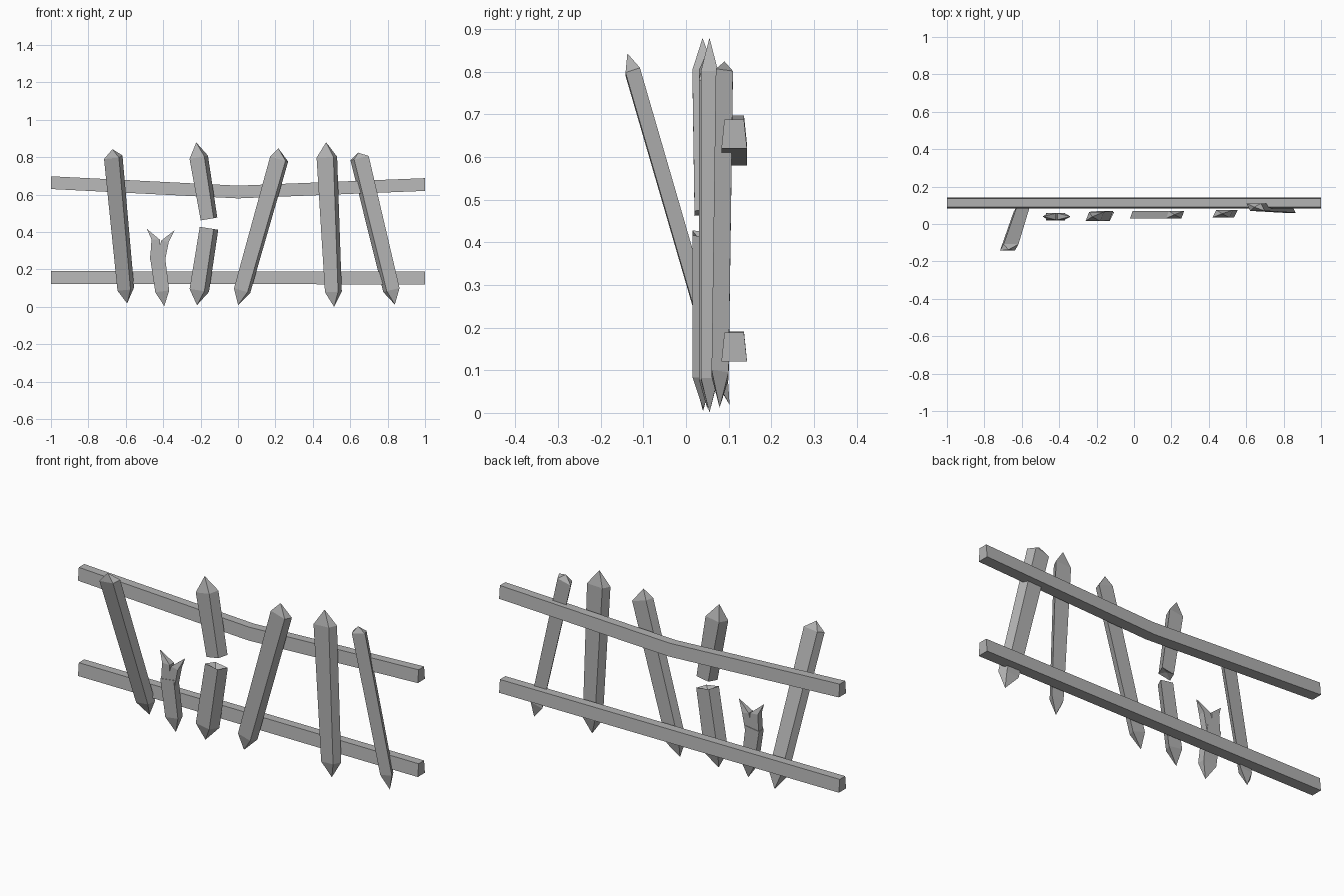
import bpy, bmesh
from mathutils import Vector

cube = bpy.data.objects.get("Cube")
if cube:
    bpy.data.objects.remove(cube, do_unlink=True)

wood = bpy.data.materials.new("weathered_grey")
wood.use_nodes = True
grey = (0.45, 0.45, 0.45, 1)
wood.diffuse_color = grey
wood.node_tree.nodes["Principled BSDF"].inputs["Base Color"].default_value = grey


def loft(name, rings, start_tip=None, end_tip=None):
    """Skin four-sided rings; each end is a flat cap or a fan to a point."""
    bm = bmesh.new()
    loops = [[bm.verts.new(point) for point in ring] for ring in rings]

    def bridge(loop, make_face):
        for corner, following in zip(loop, loop[1:] + loop[:1]):
            make_face(corner, following)

    for lower, upper in zip(loops, loops[1:]):
        partner = dict(zip(lower, upper))
        bridge(lower, lambda a, b: bm.faces.new((a, b, partner[b], partner[a])))
    for loop, tip in ((loops[0], start_tip), (loops[-1], end_tip)):
        if tip is None:
            bm.faces.new(loop)
        else:
            apex = bm.verts.new(tip)
            bridge(loop, lambda a, b: bm.faces.new((a, b, apex)))
    bmesh.ops.recalc_face_normals(bm, faces=bm.faces)
    mesh = bpy.data.meshes.new(name)
    bm.to_mesh(mesh)
    bm.free()
    mesh.materials.append(wood)
    bpy.context.collection.objects.link(bpy.data.objects.new(name, mesh))


def rail(name, stations, height=0.068, front=0.083, back=0.143, taper=0.007):
    """Horizontal beam through (x, underside) stations, narrower on top."""
    loft(name, [[(x, front, z), (x, back, z),
                 (x, back - taper, z + height), (x, front + taper, z + height)]
                for x, z in stations])


def picket(name, foot, head, foot_width=0.09, head_width=0.1, depth=0.04,
           skew=0.0, foot_tip=0.08, head_tip=0.08, lean=0.0):
    """Plank between two shoulders. A positive tip is a point, a negative
    one a splintered hollow; skew shifts the back face, lean the top point."""
    foot, head = Vector(foot), Vector(head)
    axis = (head - foot).normalized()
    across = Vector((0, 1, 0)).cross(axis).normalized()
    outward = axis.cross(across)

    def section(centre, width):
        half = across * (width - abs(skew)) / 2
        shift = across * skew / 2
        front = centre - outward * depth / 2 - shift
        back = centre + outward * depth / 2 + shift
        return [front - half, front + half, back + half, back - half]

    loft(name, [section(foot, foot_width), section(head, head_width)],
         foot - axis * foot_tip, head + axis * head_tip + across * lean)


# Rails: the upper one sags in the middle
rail("upper_rail", [(-1, 0.63), (0, 0.58), (1, 0.62)])
rail("lower_rail", [(-1, 0.123), (1, 0.12)])

# Whole pickets
picket("leaning_picket", (-0.6, 0.08, 0.095), (-0.667, -0.125, 0.8),
       skew=0.02, depth=0.035, head_tip=0.045)
picket("tilted_picket", (0.022, 0.05, 0.087), (0.22, 0.05, 0.79),
       skew=0.015, head_tip=0.055, lean=-0.02)
picket("upright_picket", (0.51, 0.055, 0.08), (0.475, 0.055, 0.8),
       skew=0.02, head_width=0.11)
picket("end_picket", (0.82, 0.08, 0.09), (0.65, 0.09, 0.795),
       skew=-0.02, head_tip=0.03)

# Snapped picket: lower stump and hanging upper half
picket("snapped_picket_top", (-0.155, 0.045, 0.47), (-0.21, 0.04, 0.8),
       skew=0.02, depth=0.05, foot_tip=-0.01)
picket("snapped_picket_bottom", (-0.207, 0.04, 0.088), (-0.155, 0.04, 0.42),
       skew=0.025, depth=0.05, foot_width=0.105, head_tip=-0.025)

# Split picket: a stub with two splayed splinters
picket("split_picket_stub", (-0.405, 0.04, 0.083), (-0.432, 0.04, 0.28),
       foot_width=0.075, head_width=0.08, head_tip=0)
picket("split_picket_left_splinter", (-0.445, 0.04, 0.25), (-0.44, 0.04, 0.36),
       foot_width=0.05, head_width=0.045, depth=0.035,
       foot_tip=0, head_tip=0.055, lean=-0.05)
picket("split_picket_right_splinter", (-0.415, 0.04, 0.25), (-0.39, 0.04, 0.35),
       foot_width=0.05, head_width=0.04, depth=0.035,
       foot_tip=0, head_tip=0.07, lean=0.035)
